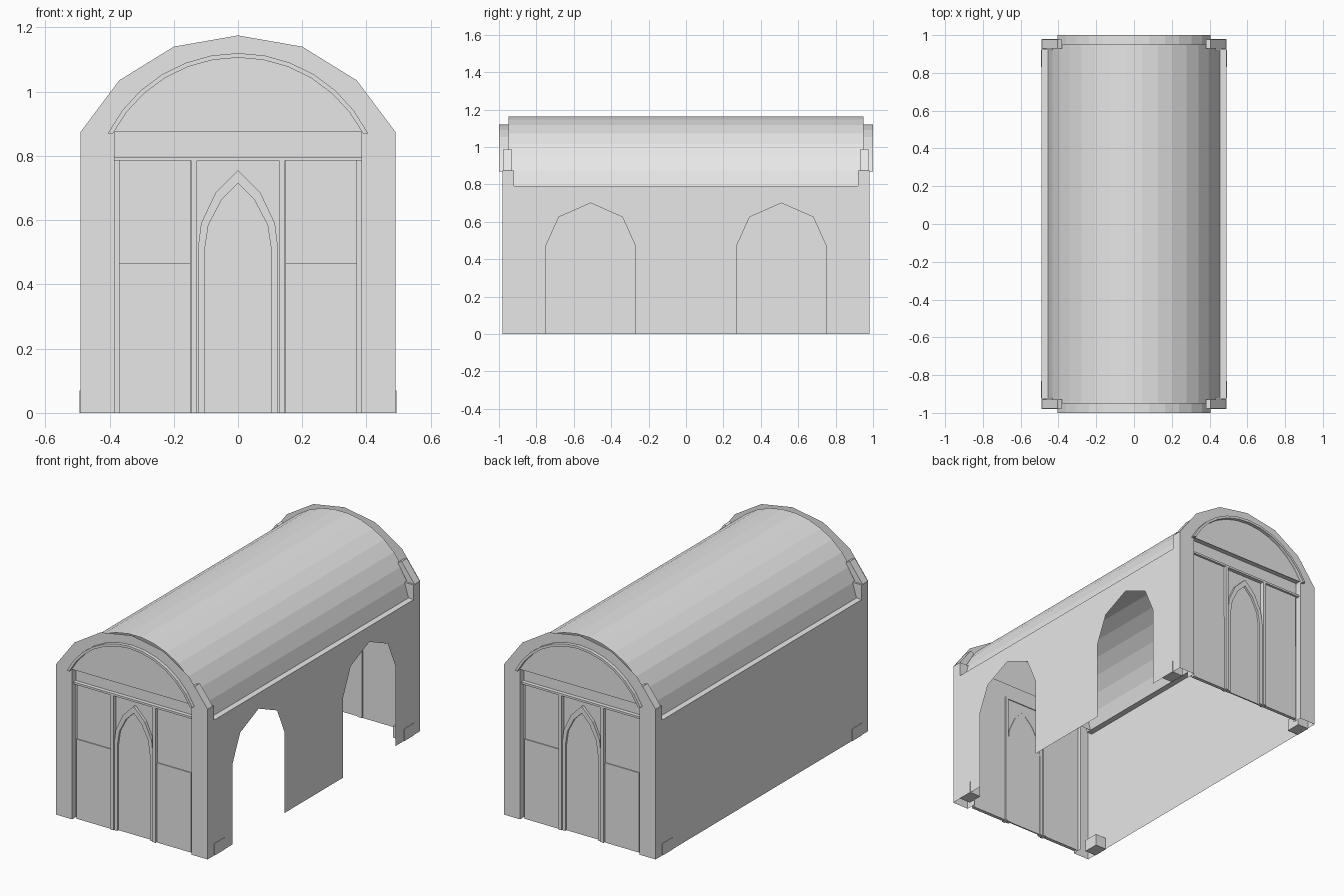
import bpy, bmesh
from math import sin, cos, radians

old = bpy.data.objects.get("Cube")
if old:
    bpy.data.objects.remove(old, do_unlink=True)

stone = bpy.data.materials.new("pale grey stone")
stone.use_nodes = True
stone.diffuse_color = (0.8, 0.8, 0.8, 1)
stone.node_tree.nodes["Principled BSDF"].inputs["Base Color"].default_value = (0.8, 0.8, 0.8, 1)


def build(name, polygons):
    """Mesh object from a list of polygons, each a list of points."""
    bm = bmesh.new()
    for poly in polygons:
        bm.faces.new([bm.verts.new(p) for p in poly])
    bmesh.ops.remove_doubles(bm, verts=bm.verts, dist=0.0005)
    mesh = bpy.data.meshes.new(name)
    bm.to_mesh(mesh)
    bm.free()
    mesh.materials.append(stone)
    obj = bpy.data.objects.new(name, mesh)
    bpy.context.collection.objects.link(obj)
    return obj


def prism(name, outline, y0, y1):
    """Closed solid from an (x, z) outline, between two depths."""
    front = [(x, y0, z) for x, z in outline]
    back = [(x, y1, z) for x, z in outline]
    n = len(outline)
    sides = [[front[i], front[(i + 1) % n], back[(i + 1) % n], back[i]] for i in range(n)]
    return build(name, [front, back[::-1]] + sides)


def box(name, x0, x1, y0, y1, z0, z1):
    return prism(name, [(x0, z0), (x1, z0), (x1, z1), (x0, z1)], y0, y1)


def arc(radius, centre, limit, steps):
    """Arc of (x, z) points from -limit to +limit degrees about the crown."""
    angles = [radians(-limit + 2 * limit * i / steps) for i in range(steps + 1)]
    return [(radius * sin(a), centre + radius * cos(a)) for a in angles]


def strip(path, y0, y1):
    return [[(a[0], y0, a[1]), (b[0], y0, b[1]), (b[0], y1, b[1]), (a[0], y1, a[1])]
            for a, b in zip(path, path[1:])]


def mirrored(half):
    """Full left-to-right path from a half path that ends on the centre line."""
    return [(-x, z) for x, z in half] + [(x, z) for x, z in half[-2::-1]]


W, D = 0.49, 0.98          # half width and half depth of the walls
EAVE, SHOULDER = 0.79, 0.875

# Barrel roof with a narrow ledge along each eave
vault = arc(0.465, 0.70, 78.75, 15)
build("barrel_roof", strip([(-W, EAVE)] + vault + [(W, EAVE)], -0.95, 0.95))

# Solid wall on one side, wall with two arched openings on the other
build("solid_wall", [[(-W, -D, 0), (-W, D, 0), (-W, D, EAVE), (-W, -D, EAVE)]])
opening = [(0.24, 0), (0.24, 0.47), (0.17, 0.625), (0, 0.70)]
arch = mirrored(opening)
outline = [(-D, 0)]
for centre in (-0.51, 0.51):
    outline += [(centre + y, z) for y, z in arch]
outline += [(D, 0), (D, EAVE), (-D, EAVE)]
build("arcade_wall", [[(W, y, z) for y, z in outline]])

gable = mirrored([(W, SHOULDER), (0.37, 1.035), (0.20, 1.14), (0, 1.175)])
ring_out = arc(0.453, 0.667, 63.4, 12)
ring_in = arc(0.439, 0.667, 62.5, 12)
door_out = mirrored([(0.125, 0), (0.125, 0.51), (0.115, 0.59), (0.07, 0.685), (0, 0.755)])
door_in = mirrored([(0.105, 0), (0.105, 0.50), (0.092, 0.585), (0.05, 0.665), (0, 0.715)])

for end, s in (("front", -1), ("back", 1)):
    # Gable sheet and the slim arch standing proud of it
    build(end + "_gable", [[(x, s * D, z) for x, z in gable]])
    prism(end + "_gable_arch", ring_out + ring_in[::-1], s * 0.95, s)

    # Recessed end wall with its soffit
    build(end + "_recess", [
        [(-0.385, s * 0.945, 0), (0.385, s * 0.945, 0),
         (0.385, s * 0.945, 0.88), (-0.385, s * 0.945, 0.88)],
        [(-0.385, s * 0.945, 0.88), (0.385, s * 0.945, 0.88),
         (0.385, s * D, 0.88), (-0.385, s * D, 0.88)]])
    box(end + "_lintel", -0.385, 0.385, s * 0.94, s * 0.968, 0.785, 0.797)

    # Pointed door moulding and door leaf
    prism(end + "_door_arch", door_out + door_in[::-1], s * 0.94, s * 0.962)
    prism(end + "_door", door_in, s * 0.942, s * 0.95)

    for side, m in (("left", 1), ("right", -1)):
        tag = end + "_" + side

        # Corner pier, open underneath
        i, o, f, b = m * 0.385, m * W, s * D, s * 0.92
        t = SHOULDER
        build(tag + "_pier", [
            [(i, f, 0), (o, f, 0), (o, f, t), (i, f, t)],
            [(o, f, 0), (o, b, 0), (o, b, t), (o, f, t)],
            [(i, f, 0), (i, b, 0), (i, b, t), (i, f, t)],
            [(i, f, t), (o, f, t), (o, b, t), (i, b, t)],
            [(i, b, EAVE), (o, b, EAVE), (o, b, t), (i, b, t)]])

        # Sloped shoulder behind the gable and block at the foot
        shoulder = [(0.488, t), (0.405, 0.985), (0.38, 0.975), (0.44, t)]
        prism(tag + "_shoulder", [(m * x, z) for x, z in shoulder], s * 0.93, s * 0.978)
        box(tag + "_foot", m * 0.42, m * 0.493, s * 0.83, s * 0.92, 0, 0.07)

        # Side panels in two tiers, and the post beside the door
        box(tag + "_panel", m * 0.148, m * 0.37, s * 0.94, s * 0.955, 0, EAVE)
        box(tag + "_dado", m * 0.148, m * 0.37, s * 0.95, s * 0.96, 0, 0.465)
        box(tag + "_post", m * 0.127, m * 0.146, s * 0.935, s * 0.968, 0, EAVE)
